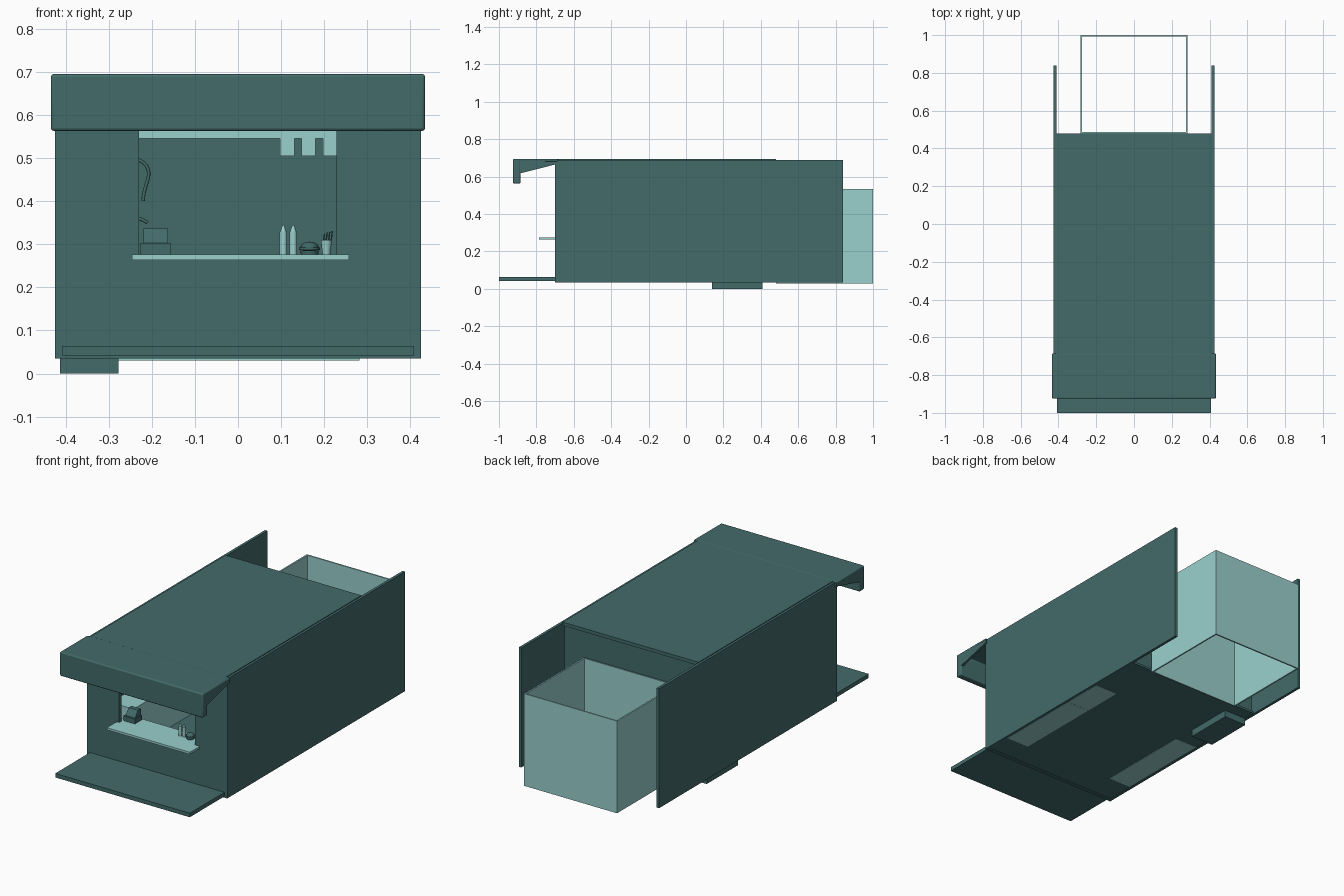
import bpy, bmesh, math
from mathutils import Vector

cube = bpy.data.objects.get("Cube")
if cube:
    bpy.data.objects.remove(cube, do_unlink=True)


def material(name, colour):
    m = bpy.data.materials.new(name)
    m.use_nodes = True
    m.diffuse_color = (*colour, 1)
    bsdf = next(n for n in m.node_tree.nodes if n.type == 'BSDF_PRINCIPLED')
    bsdf.inputs["Base Color"].default_value = (*colour, 1)
    return m


DARK = material("dark teal", (0.055, 0.147, 0.144))
LIGHT = material("pale teal", (0.32, 0.63, 0.61))


def finish(name, bm, mat):
    bmesh.ops.recalc_face_normals(bm, faces=bm.faces)
    mesh = bpy.data.meshes.new(name)
    bm.to_mesh(mesh)
    bm.free()
    mesh.materials.append(mat)
    ob = bpy.data.objects.new(name, mesh)
    bpy.context.collection.objects.link(ob)
    return ob


def smooth(ob):
    bpy.ops.object.select_all(action='DESELECT')
    bpy.context.view_layer.objects.active = ob
    ob.select_set(True)
    bpy.ops.object.shade_smooth_by_angle(angle=math.radians(40))


def bevel(ob, width, segments=3):
    mod = ob.modifiers.new("rounding", 'BEVEL')
    mod.width, mod.segments = width, segments
    smooth(ob)


def box(name, x, y, z, mat):
    bm = bmesh.new()
    bmesh.ops.create_cube(bm, size=1)
    for v in bm.verts:
        v.co = [(a + b) / 2 + c * (b - a) for (a, b), c in zip((x, y, z), v.co)]
    return finish(name, bm, mat)


def prism(name, profile, x0, x1, mat):
    """Extrude a (y, z) profile along x."""
    bm = bmesh.new()
    face = bm.faces.new([bm.verts.new((x0, y, z)) for y, z in profile])
    ext = bmesh.ops.extrude_face_region(bm, geom=[face])["geom"]
    for v in ext:
        if isinstance(v, bmesh.types.BMVert):
            v.co.x = x1
    return finish(name, bm, mat)


def frame(name, outer, inner, depth, place, mat):
    """Rectangular ring between two (u0, u1, v0, v1) rectangles, given depth."""
    bm = bmesh.new()
    rings = []
    for u0, u1, v0, v1 in (outer, inner):
        for d in depth:
            corners = ((u0, v0), (u1, v0), (u1, v1), (u0, v1))
            rings.append([bm.verts.new(place(u, v, d)) for u, v in corners])
    of, ob_, inf, inb = rings
    for a, b in ((of, ob_), (ob_, inb), (inb, inf), (inf, of)):
        for i in range(4):
            j = (i + 1) % 4
            bm.faces.new((a[i], a[j], b[j], b[i]))
    return finish(name, bm, mat)


def cone(name, x, y, z0, z1, r0, r1, mat, sides=16):
    bm = bmesh.new()
    bmesh.ops.create_cone(bm, cap_ends=True, segments=sides, radius1=r0,
                          radius2=r1, depth=z1 - z0)
    bmesh.ops.translate(bm, verts=bm.verts, vec=(x, y, (z0 + z1) / 2))
    ob = finish(name, bm, mat)
    smooth(ob)
    return ob


def blob(name, loc, size, mat):
    bm = bmesh.new()
    bmesh.ops.create_uvsphere(bm, u_segments=16, v_segments=8, radius=1)
    for v in bm.verts:
        v.co = Vector([c * s + p for c, s, p in zip(v.co, size, loc)])
    smooth(finish(name, bm, mat))


def tube(name, points, radius, mat):
    data = bpy.data.curves.new(name, 'CURVE')
    data.dimensions = '3D'
    data.bevel_depth, data.bevel_resolution = radius, 2
    spline = data.splines.new('NURBS')
    spline.points.add(len(points) - 1)
    for p, co in zip(spline.points, points):
        p.co = (*co, 1)
    spline.use_endpoint_u = True
    data.materials.append(mat)
    ob = bpy.data.objects.new(name, data)
    bpy.context.collection.objects.link(ob)


# Shell: side walls, roof, floor, back wall, front wall with serving window
for side, s in (("left", 1), ("right", -1)):
    box(side + "_wall", sorted((s * 0.41, s * 0.425)), (-0.70, 0.84), (0.035, 0.69), DARK)
box("roof", (-0.412, 0.412), (-0.70, 0.48), (0.675, 0.694), DARK)
box("floor", (-0.41, 0.41), (-0.69, 0.48), (0.038, 0.05), DARK)
box("back_wall", (-0.41, 0.41), (0.45, 0.465), (0.05, 0.675), DARK)
frame("front_wall", (-0.41, 0.41, 0.035, 0.676), (-0.23, 0.228, 0.27, 0.57),
      (-0.70, -0.68), lambda u, v, d: (u, d, v), DARK)

# Awning: rounded hood with end gussets
hood = prism("awning", [(-0.925, 0.563), (-0.885, 0.563), (-0.885, 0.68),
                        (-0.685, 0.68), (-0.685, 0.695), (-0.925, 0.695)],
             -0.434, 0.434, DARK)
bevel(hood, 0.007)
for side, s in (("left", 1), ("right", -1)):
    prism(side + "_awning_gusset", [(-0.90, 0.618), (-0.885, 0.618), (-0.70, 0.665),
                                    (-0.685, 0.665), (-0.685, 0.69), (-0.90, 0.69)],
          s * 0.419, s * 0.432, DARK)

# Front step, underside block and serving counter
box("front_step", (-0.408, 0.408), (-1.0, -0.69), (0.042, 0.064), DARK)
box("underside_block", (-0.413, -0.277), (0.14, 0.41), (0.0, 0.04), DARK)
box("serving_counter", (-0.246, 0.258), (-0.785, -0.60), (0.264, 0.276), LIGHT)

# Rear bin, open at the top and the bottom
frame("rear_bin", (-0.282, 0.282, 0.48, 1.0), (-0.274, 0.274, 0.488, 0.992),
      (0.03, 0.535), lambda u, v, d: (u, v, d), LIGHT)

# Kitchen cabinets showing through the floor
for name, x, y, top in (("left_cabinet", (0.27, 0.408), (-0.54, -0.05), 0.27),
                        ("tall_cabinet", (0.27, 0.408), (-0.049, 0.18), 0.55),
                        ("right_cabinet", (-0.408, -0.27), (-0.52, 0.02), 0.27)):
    box(name, x, y, (0.036, top), LIGHT)
box("wall_cabinet", (-0.408, -0.29), (-0.50, 0.0), (0.47, 0.60), LIGHT)

# Order rail with hanging sheets
box("order_rail", (-0.30, 0.30), (-0.67, -0.655), (0.545, 0.57), LIGHT)
for x in (0.098, 0.147, 0.197):
    box("order_sheet", (x, x + 0.033), (-0.672, -0.668), (0.505, 0.547), LIGHT)

# Till on the counter
box("till_base", (-0.226, -0.156), (-0.67, -0.61), (0.276, 0.303), DARK)
prism("till_top", [(-0.66, 0.303), (-0.61, 0.303), (-0.61, 0.336), (-0.635, 0.336)],
      -0.219, -0.162, DARK)

# Tap with a curved hose over the side cabinet
tube("tap_hose", [(-0.30, -0.3, 0.27), (-0.30, -0.3, 0.45), (-0.25, -0.3, 0.52),
                  (-0.19, -0.3, 0.47), (-0.22, -0.3, 0.43), (-0.22, -0.3, 0.40)], 0.004, DARK)
tube("tap_handle", [(-0.28, -0.3, 0.36), (-0.24, -0.3, 0.37), (-0.21, -0.3, 0.35)], 0.004, DARK)

# Sauce bottles
for x in (0.105, 0.128):
    cone("sauce_bottle", x, -0.65, 0.276, 0.33, 0.009, 0.009, LIGHT)
    cone("bottle_nozzle", x, -0.65, 0.33, 0.345, 0.007, 0.002, LIGHT)

# Burger
cone("burger_base", 0.166, -0.65, 0.276, 0.286, 0.02, 0.022, DARK)
cone("burger_patty", 0.166, -0.65, 0.287, 0.293, 0.024, 0.024, DARK)
blob("burger_bun", (0.166, -0.65, 0.294), (0.021, 0.021, 0.012), DARK)

# Cutlery cup
cone("cutlery_cup", 0.205, -0.65, 0.276, 0.31, 0.009, 0.013, LIGHT)
for i in range(4):
    x = 0.197 + 0.006 * i
    tube("cutlery", [(x, -0.65, 0.30), (x + 0.004, -0.65 + 0.004 * (i % 2), 0.325 + 0.002 * i)],
         0.0015, DARK)
